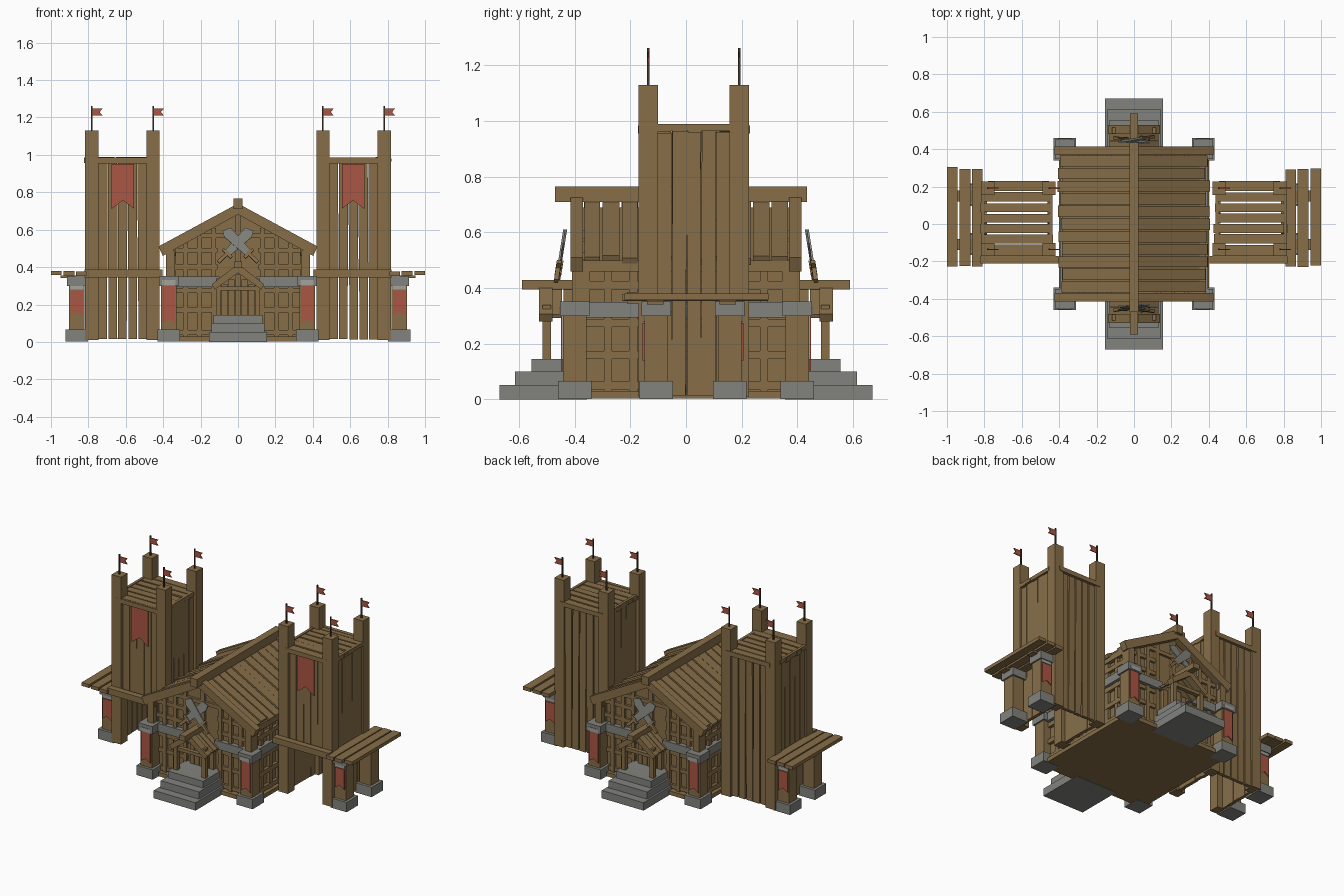
import bpy, bmesh, math, random
from mathutils import Matrix, Vector

if "Cube" in bpy.data.objects:
    bpy.data.objects.remove(bpy.data.objects["Cube"])
random.seed(4)

def material(name, col):
    m = bpy.data.materials.new(name)
    m.diffuse_color = (*col, 1)
    m.use_nodes = True
    m.node_tree.nodes["Principled BSDF"].inputs["Base Color"].default_value = m.diffuse_color
    return m

WOOD = material("wood", (0.242, 0.158, 0.066))
STONE = material("stone", (0.223, 0.223, 0.205))
PALE = material("pale_stone", (0.36, 0.36, 0.34))
RED = material("red_cloth", (0.40, 0.092, 0.055))
DARK = material("dark_wood", (0.06, 0.038, 0.021))

def jit(a):
    return random.uniform(-a, a)

class Part:
    """Collects boxes and extruded profiles into one object."""
    def __init__(self, name, mat):
        self.name, self.mat, self.bm = name, mat, bmesh.new()

    def box(self, x0, x1, y0, y1, z0, z1, twist=None):
        c = Vector(((x0 + x1) / 2, (y0 + y1) / 2, (z0 + z1) / 2))
        m = Matrix.Translation(c)
        if twist:
            m = m @ Matrix.Rotation(twist[1], 4, twist[0])
        m = m @ Matrix.Diagonal((abs(x1 - x0), abs(y1 - y0), abs(z1 - z0), 1))
        bmesh.ops.create_cube(self.bm, size=1, matrix=m)

    def prism(self, pts, y0, y1, m=Matrix()):
        vs = [[self.bm.verts.new(m @ Vector((x, y, z))) for x, z in pts] for y in (y0, y1)]
        self.bm.faces.new(vs[0])
        self.bm.faces.new(vs[1][::-1])
        n = len(pts)
        for i in range(n):
            j = (i + 1) % n
            self.bm.faces.new((vs[0][j], vs[0][i], vs[1][i], vs[1][j]))

    def done(self):
        bmesh.ops.recalc_face_normals(self.bm, faces=self.bm.faces[:])
        me = bpy.data.meshes.new(self.name)
        self.bm.to_mesh(me)
        self.bm.free()
        me.materials.append(self.mat)
        bpy.context.collection.objects.link(bpy.data.objects.new(self.name, me))

SIDES = (-1, 1)
SLOPE = 0.54

# Hall body
hall = Part("hall_body", WOOD)
hall.prism([(-.36, .005), (.36, .005), (.36, .495), (0, .69), (-.36, .495)], -.36, .36)
hall.box(-.40, .40, -.40, .40, .003, .03)
hall.done()

# Timber framing on all four walls
frame = Part("hall_timber_frame", WOOD)
for s in SIDES:
    for k in SIDES:
        for x in (.13, .205, .28, .345):
            frame.box(k * (x - .013), k * (x + .013), s * .35, s * .378, .02, .68 - SLOPE * x)
        for z in (.05, .17, .275, .40, .49):
            frame.box(k * .11, k * .355, s * .35, s * .375, z - .013, z + .013)
        frame.box(k * .34, k * .385, s * .345, s * .41, .35, .49)
        for y in (.02, .10, .19, .28):
            frame.box(k * .35, k * .378, s * (y - .015), s * (y + .015), .02, .49)
    for z in (.05, .16, .275, .41, .475):
        frame.box(s * .35, s * .38, -.36, .36, z - .015, z + .015)
    frame.box(-.2, .2, s * .35, s * .376, .555, .58)
    frame.box(-.016, .016, s * .35, s * .378, .42, .69)
frame.done()

# Stone course round the hall
band = Part("stone_band", STONE)
for s in SIDES:
    band.box(s * .35, s * .395, -.37, .37, .295, .35)
    for k in SIDES:
        band.box(k * .10, k * .35, s * .35, s * .39, .295, .35)
band.done()

# Main roof: planks, gable rafters, purlins and ridge
roof = Part("roof_planks", WOOD)
n = 11
for s in SIDES:
    for i in range(n):
        y = -.37 + .74 * (i + .5) / n
        e, h = .395 + jit(.015), jit(.004)
        w = .74 / n / 2 - .004
        roof.prism([(0, .722 + h), (s * e, .722 + h - SLOPE * e),
                    (s * (e - .01), .70 + h - SLOPE * e), (0, .695 + h)], y - w + jit(.002), y + w + jit(.002))
roof.done()
rafters = Part("gable_rafters", WOOD)
for s in SIDES:
    for k in SIDES:
        rafters.prism([(0, .74), (k * .425, .74 - SLOPE * .425), (k * .402, .46), (0, .682)], s * .37, s * .415)
    rafters.box(s * .335, s * .385, -.40, .40, .46, .50)
rafters.done()
ridge = Part("ridge_beam", WOOD)
ridge.box(-.025, .025, -.47, .435, .71, .766)
ridge.done()

# Stone steps, front and back
steps = Part("steps", STONE)
for s in SIDES:
    for w, y, z0, z1 in ((.155, .67, 0, .052), (.142, .615, .052, .1), (.13, .555, .1, .145)):
        steps.box(-w, w, s * .355, s * y, z0, z1)
steps.done()

# Porches and doors
porch = Part("porch", WOOD)
for s in SIDES:
    porch.box(-.022, .022, s * .36, s * .59, .395, .43)
    for k in SIDES:
        porch.box(k * .09, k * .118, s * .485, s * .515, .145, .34)
        porch.prism([(0, .418), (k * .14, .308), (k * .124, .28), (0, .37)], s * .48, s * .528)
        for i in range(3):
            y = .365 + i * .04
            porch.prism([(0, .405), (k * .13, .305), (k * .125, .292), (0, .388)], s * y, s * (y + .036))
    for i in range(5):
        x = -.09 + i * .036
        porch.box(x + .002, x + .034, s * .36, s * .384, .145, .31 + .025 * (2 - abs(i - 2)))
    porch.box(-.118, .118, s * .485, s * .512, .275, .297)
porch.done()

# Crossed blades on both gables
blades = Part("crossed_blades", STONE)
grips = Part("blade_grips", WOOD)
for s in SIDES:
    for k in SIDES:
        m = (Matrix.Diagonal((k, s, 1, 1)) @ Matrix.Translation((0, -.447 + k * .003, .53))
             @ Matrix.Rotation(-.16, 4, 'X') @ Matrix.Rotation(math.radians(45), 4, 'Y'))
        blades.prism([(-.02, -.075), (.02, -.075), (.03, .075), (.012, .105), (-.03, .085)], -.004, .004, m)
        grips.prism([(-.009, -.15), (.009, -.15), (.009, -.07), (-.009, -.07)], -.008, .008, m)
        grips.prism([(-.032, -.09), (.032, -.09), (.032, -.074), (-.032, -.074)], -.009, .009, m)
blades.done()
grips.done()

# Banner pillars: four on the hall corners, four under the side platforms
shaft = Part("pillar_shafts", WOOD)
stone = Part("pillar_bases_and_caps", STONE)
clasp = Part("banner_clasps", PALE)
cloth = Part("pillar_banners", RED)
for k in SIDES:
    for s in SIDES:
        for cx, cy, zc, bot, top in ((.37, s * .40, .31, .10, .315), (.862, .025 + s * .132, .285, .14, .275)):
            x = k * cx
            shaft.box(x - .042, x + .042, cy - .042, cy + .042, .03, .34)
            stone.box(x - .06, x + .06, cy - .06, cy + .06, .002, .067)
            stone.box(x - .052, x + .052, cy - .053, cy + .053, .30, .352)
            f, o = cy + s * .043, (.056 if cx < .5 else .047)
            clasp.box(x - .036, x + .036, f, cy + s * o, zc - .005, zc + .02)
            cloth.prism([(x - .034, top), (x + .034, top), (x + .034, bot), (x, bot + .022), (x - .034, bot)],
                        f, f + s * .006)
for p in (shaft, stone, clasp, cloth):
    p.done()

# Side platforms
plat = Part("side_platforms", WOOD)
for k in SIDES:
    for i, (a, b) in enumerate(((.81, .866), (.875, .932), (.944, 1.0))):
        plat.box(k * a, k * b, -.225 + jit(.006), .298 + jit(.006), .353 + i * .002, .376 + i * .002)
    plat.box(k * .80, k * .95, -.14, -.08, .342, .354)
    plat.box(k * .80, k * .95, .12, .18, .342, .354)
plat.done()

# Towers: corner posts, plank walls, roof boards, gate beam
posts = Part("tower_posts", WOOD)
walls = Part("tower_planks", WOOD)
tops = Part("tower_roof_boards", WOOD)
beams = Part("tower_beams", WOOD)
tban = Part("tower_banners", RED)
poles = Part("flag_poles", DARK)
flags = Part("flags", RED)
for k in SIDES:
    for px in (.454, .782):
        for py in (-.136, .191):
            x = k * px
            posts.box(x - .035, x + .035, py - .035, py + .035, .01, 1.13)
            poles.box(x - .004, x + .004, py - .004, py + .004, 1.12, 1.262)
            flags.prism([(x, 1.248), (x + .058, 1.248), (x + .042, 1.229), (x + .058, 1.21), (x, 1.21)],
                        py - .003, py + .003)
    for i in range(5):
        a = .485 + i * .053
        t = ('Y', jit(.006))
        walls.box(k * (a + .001), k * (a + .051), -.15, -.13, .35, .965 + jit(.01), t)
        walls.box(k * (a + .003), k * (a + .049), .19, .212, .01 + abs(jit(.006)), .965 + jit(.01), t)
    for i in range(5):
        a = -.103 + i * .053
        for x in (.44, .785):
            walls.box(k * x, k * (x + .022), a, a + .051, .01 + abs(jit(.006)), .965 + jit(.01), ('X', jit(.005)))
    for i in range(7):
        y = -.16 + i * .056
        e = 0 if 0 < i < 6 else .025
        tops.box(k * (.43 + e + jit(.012)), k * (.812 - e + jit(.012)), y, y + .048 + jit(.003),
                 .962 + jit(.004), .984 + jit(.004), ('Y', jit(.012)))
    beams.box(k * .405, k * .822, -.212, -.17, .345, .386)
    beams.box(k * .455, k * .78, -.172, -.15, .955, .985)
    beams.box(k * .455, k * .78, .205, .23, .955, .985)
    for x in (.436, .80):
        beams.box(k * x, k * (x + .018), -.11, .17, .965, .99)
    c = k * .615
    tban.prism([(c - .06, .952), (c + .06, .952), (c + .06, .712), (c, .757), (c - .06, .712)], -.162, -.154)
for p in (posts, walls, tops, beams, tban, poles, flags):
    p.done()
